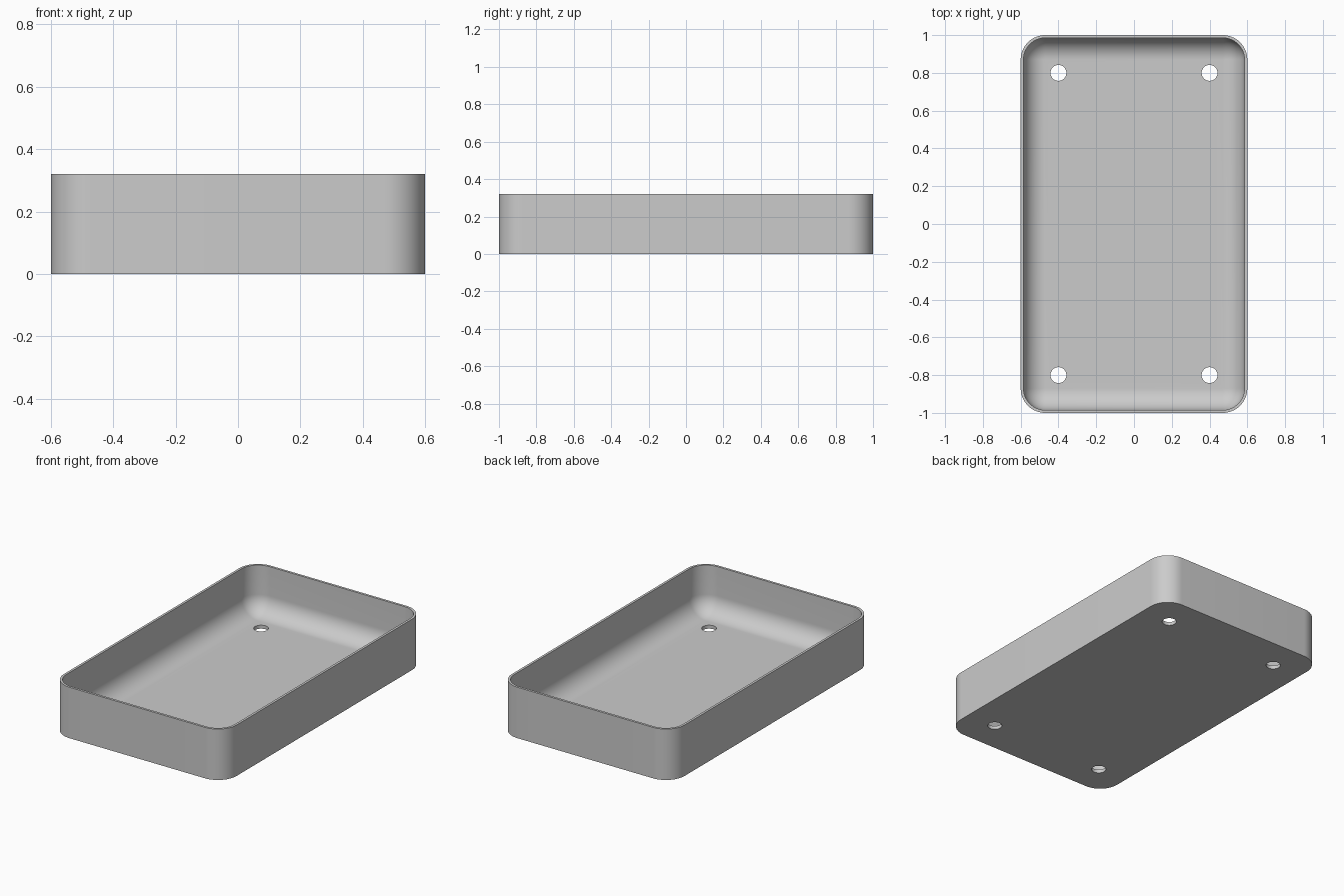
import bpy, bmesh, math
from mathutils import Vector

cube = bpy.data.objects.get("Cube")
if cube:
    bpy.data.objects.remove(cube, do_unlink=True)

HALF_X, HALF_Y, HEIGHT = 0.6, 1.0, 0.32
CORNER, WALL, FLOOR = 0.13, 0.015, 0.022
FILLET = CORNER - WALL
HOLE, SEAT = 0.042, 0.075
STEPS = 16

grey = bpy.data.materials.new("light grey")
grey.use_nodes = True
colour = (0.6, 0.6, 0.6, 1)
grey.diffuse_color = colour
grey.node_tree.nodes["Principled BSDF"].inputs["Base Color"].default_value = colour


def rounded_loop(inset, z):
    """Rounded rectangle, offset inwards from the outer wall."""
    radius = CORNER - inset
    points = []
    for quarter, (sx, sy) in enumerate([(1, 1), (-1, 1), (-1, -1), (1, -1)]):
        for i in range(STEPS + 1):
            a = math.pi / 2 * (quarter + i / STEPS)
            points.append(Vector((sx * (HALF_X - CORNER) + radius * math.cos(a),
                                  sy * (HALF_Y - CORNER) + radius * math.sin(a), z)))
    return points


def circle_loop(radius, z, cx, cy, n=48):
    return [Vector((cx + radius * math.cos(math.tau * i / n),
                    cy + radius * math.sin(math.tau * i / n), z)) for i in range(n)]


def loft(name, stacks):
    """Skin each stack of loops and close both of its ends."""
    bm = bmesh.new()
    for loops in stacks:
        rings = [[bm.verts.new(p) for p in loop] for loop in loops]
        for low, high in zip(rings, rings[1:]):
            for i in range(len(low)):
                j = (i + 1) % len(low)
                bm.faces.new((low[i], low[j], high[j], high[i]))
    bmesh.ops.remove_doubles(bm, verts=bm.verts, dist=1e-5)
    bmesh.ops.holes_fill(bm, edges=[e for e in bm.edges if e.is_boundary], sides=0)
    bmesh.ops.recalc_face_normals(bm, faces=bm.faces)
    mesh = bpy.data.meshes.new(name)
    bm.to_mesh(mesh)
    bm.free()
    mesh.materials.append(grey)
    obj = bpy.data.objects.new(name, mesh)
    bpy.context.collection.objects.link(obj)
    return obj


# Open tray: outer wall, flat rim, inner wall, rounded cove, floor
section = [(0, 0), (0, HEIGHT), (WALL, HEIGHT)]
for i in range(STEPS + 1):
    a = math.pi / 2 * i / STEPS
    section.append((CORNER - FILLET * math.cos(a), FLOOR + FILLET * (1 - math.sin(a))))
tray = loft("tray", [[rounded_loop(*p) for p in section]])

# Screw holes, with a wider seat that trims the edge of the cove
seat_z = FLOOR + 0.0002
profile = [(HOLE, -0.1), (HOLE, seat_z), (SEAT, seat_z), (SEAT, 0.1)]
cutter = loft("screw_hole_cutter", [[circle_loop(r, z, x, y) for r, z in profile]
                                    for x in (-0.4, 0.4) for y in (-0.8, 0.8)])
cutter.hide_render = True

cut = tray.modifiers.new("screw holes", 'BOOLEAN')
cut.operation = 'DIFFERENCE'
cut.solver = 'EXACT'
cut.object = cutter

bpy.ops.object.select_all(action='DESELECT')
tray.select_set(True)
bpy.context.view_layer.objects.active = tray
bpy.ops.object.modifier_apply(modifier=cut.name)
bpy.data.objects.remove(cutter, do_unlink=True)
bpy.ops.object.shade_smooth_by_angle(angle=math.radians(30))
